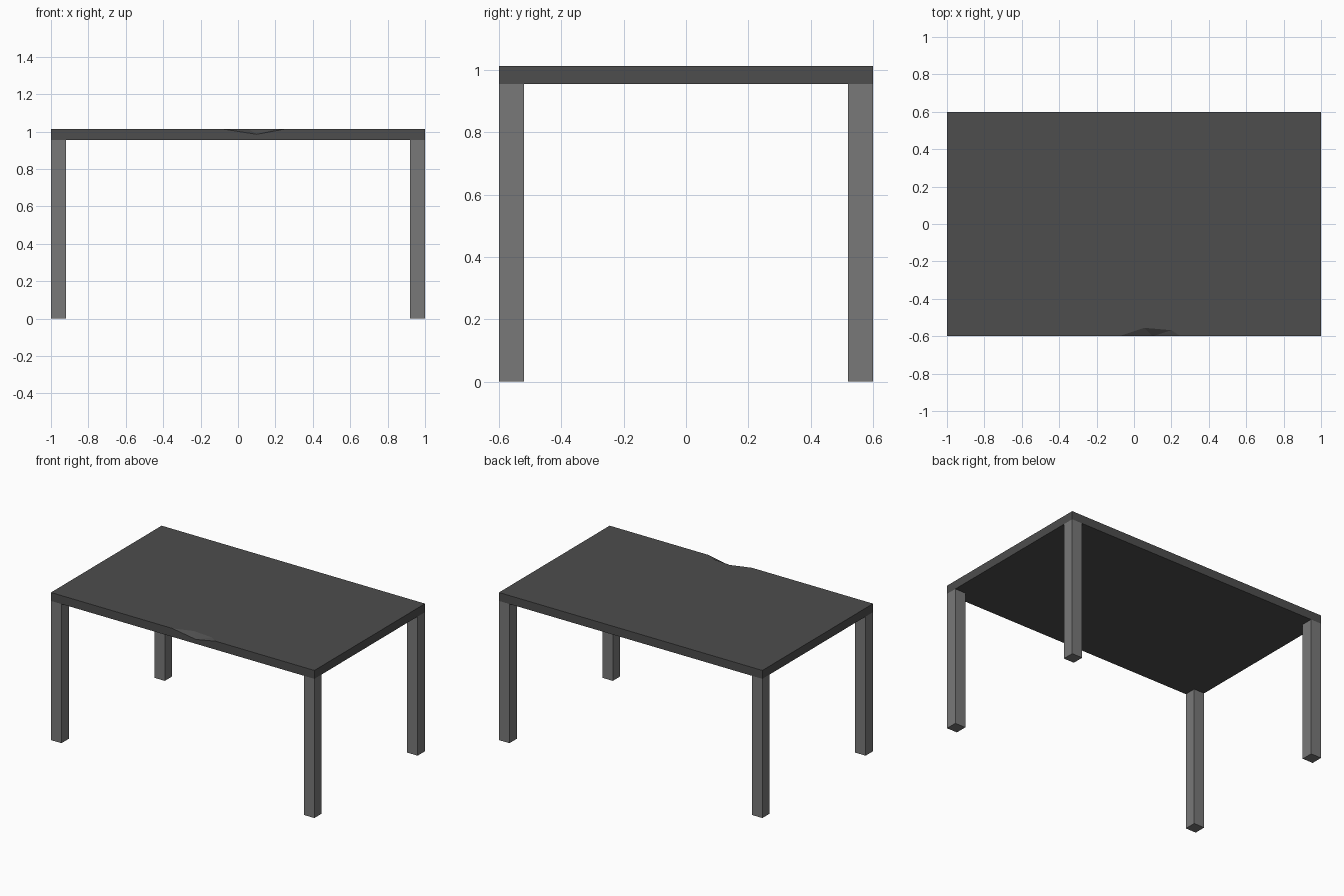
import bpy, bmesh

if "Cube" in bpy.data.objects:
    bpy.data.objects.remove(bpy.data.objects["Cube"])

def material(name, v):
    m = bpy.data.materials.new(name)
    m.diffuse_color = (v, v, v, 1)
    m.use_nodes = True
    m.node_tree.nodes["Principled BSDF"].inputs["Base Color"].default_value = m.diffuse_color
    return m

top_mat = material("dark grey top", 0.075)
leg_mat = material("mid grey leg", 0.19)

def add_object(name, bm, mat):
    bmesh.ops.recalc_face_normals(bm, faces=bm.faces)
    me = bpy.data.meshes.new(name)
    bm.to_mesh(me)
    bm.free()
    me.materials.append(mat)
    ob = bpy.data.objects.new(name, me)
    bpy.context.collection.objects.link(ob)
    return ob

X, Y, LOW, TOP, LEG = 1.0, 0.6, 0.955, 1.013, 0.08

# Tabletop slab with a chipped front edge
bm = bmesh.new()
corners = [(-X, -Y), (X, -Y), (X, Y), (-X, Y)]
lo = [bm.verts.new((x, y, LOW)) for x, y in corners]
hi = [bm.verts.new((x, y, TOP)) for x, y in corners]
left, pit, right, in_l, in_r = [bm.verts.new(p) for p in (
    (-0.08, -Y, TOP), (0.10, -Y, 0.985), (0.25, -Y, TOP),
    (0.055, -0.555, TOP), (0.20, -0.568, TOP))]
bm.faces.new(lo[::-1])
for i in (1, 2, 3):
    j = (i + 1) % 4
    bm.faces.new((lo[i], lo[j], hi[j], hi[i]))
bm.faces.new((lo[0], lo[1], hi[1], right, pit, left, hi[0]))
bm.faces.new((hi[0], left, in_l, in_r, right, hi[1], hi[2], hi[3]))
# Sloped faces of the chip
for tri in ((left, pit, in_l), (in_l, pit, in_r), (in_r, pit, right)):
    bm.faces.new(tri)
add_object("tabletop", bm, top_mat)

# Four square legs flush with the corners
for sx, side in ((-1, "left"), (1, "right")):
    for sy, end in ((-1, "front"), (1, "back")):
        bm = bmesh.new()
        bmesh.ops.create_cube(bm, size=1)
        bmesh.ops.scale(bm, vec=(LEG, LEG, LOW), verts=bm.verts)
        bmesh.ops.translate(bm, verts=bm.verts,
                            vec=(sx * (X - LEG / 2), sy * (Y - LEG / 2), LOW / 2))
        add_object(f"{end}_{side}_leg", bm, leg_mat)
